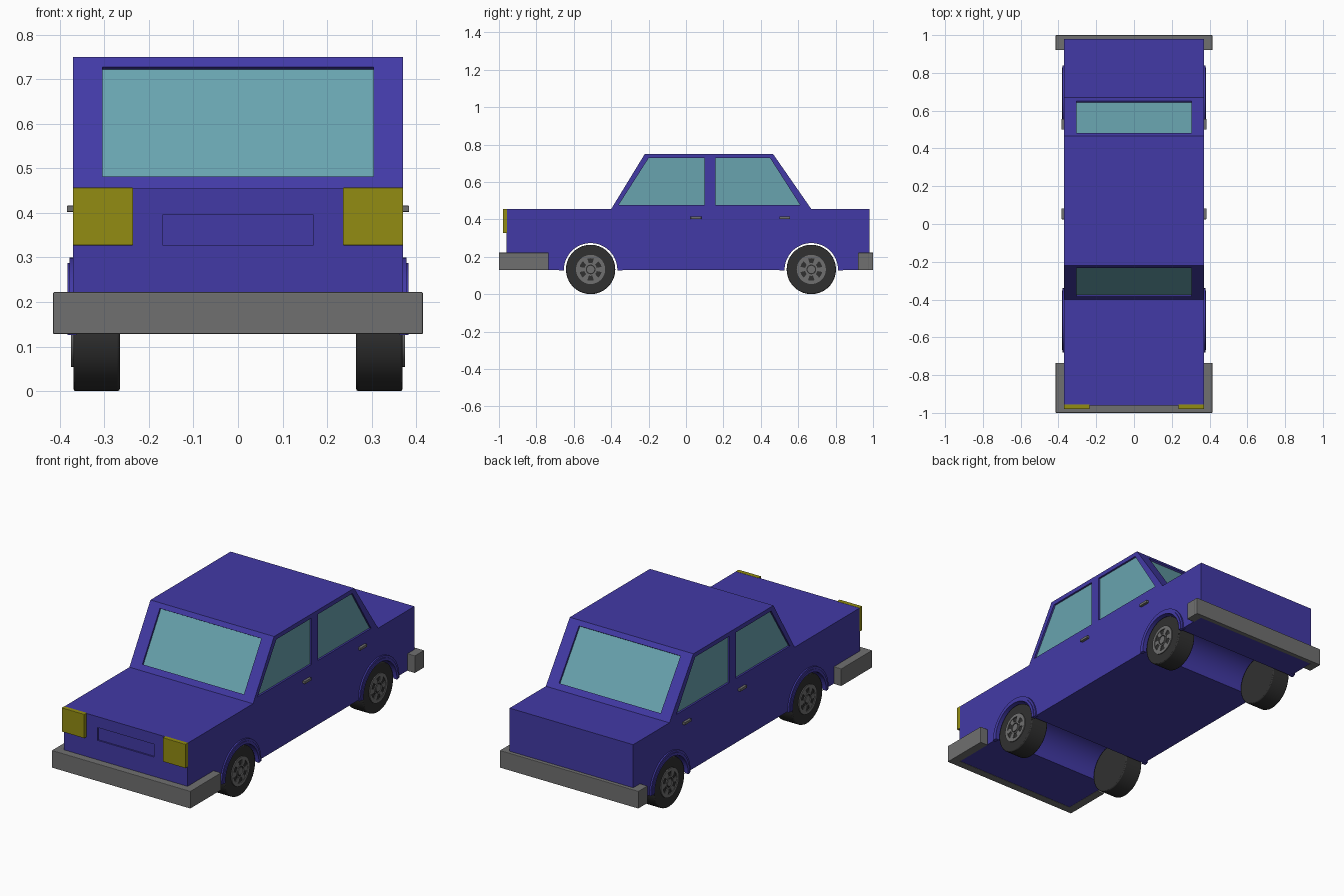
import bpy, bmesh, math
from mathutils import Vector

if "Cube" in bpy.data.objects:
    bpy.data.objects.remove(bpy.data.objects["Cube"])


def material(name, rgb):
    m = bpy.data.materials.new(name)
    m.diffuse_color = (*rgb, 1)
    m.use_nodes = True
    m.node_tree.nodes["Principled BSDF"].inputs["Base Color"].default_value = m.diffuse_color
    return m


BLUE = material("body blue", (0.055, 0.042, 0.38))
GLASS = material("window teal", (0.14, 0.37, 0.43))
GREY = material("trim grey", (0.16, 0.16, 0.16))
RUBBER = material("tyre black", (0.03, 0.03, 0.03))
YELLOW = material("lamp yellow", (0.29, 0.265, 0.006))


def prism(name, pts, x0, x1, mat, bevel=0.0):
    """Extrude a (y, z) outline from x0 to x1."""
    bm = bmesh.new()
    face = bm.faces.new([bm.verts.new((x0, y, z)) for y, z in pts])
    ext = bmesh.ops.extrude_face_region(bm, geom=[face])["geom"]
    bmesh.ops.translate(bm, vec=(x1 - x0, 0, 0),
                        verts=[v for v in ext if isinstance(v, bmesh.types.BMVert)])
    bmesh.ops.recalc_face_normals(bm, faces=bm.faces[:])
    me = bpy.data.meshes.new(name)
    bm.to_mesh(me)
    bm.free()
    me.materials.append(mat)
    ob = bpy.data.objects.new(name, me)
    bpy.context.collection.objects.link(ob)
    if bevel:
        mod = ob.modifiers.new("soft edge", 'BEVEL')
        mod.width, mod.segments, mod.limit_method = bevel, 2, 'ANGLE'
    return ob


def rect(y0, y1, z0, z1):
    return [(y0, z0), (y1, z0), (y1, z1), (y0, z1)]


def arc(cy, cz, r, a0, a1, n):
    return [(cy + r * math.cos(math.radians(a0 + (a1 - a0) * i / n)),
             cz + r * math.sin(math.radians(a0 + (a1 - a0) * i / n))) for i in range(n + 1)]


def smooth(ob):
    bpy.ops.object.select_all(action='DESELECT')
    ob.select_set(True)
    bpy.context.view_layer.objects.active = ob
    bpy.ops.object.shade_smooth_by_angle(angle=math.radians(30))


def slab(a, b, out, depth):
    """Outline of a slab along line a-b, from 'out' outside to 'depth' inside."""
    a, b = Vector(a), Vector(b)
    d = (b - a).normalized()
    n = Vector((-d.y, d.x))
    if n.y < 0:
        n = -n
    return [tuple(p) for p in (a + n * out, b + n * out, b - n * depth, a - n * depth)]


W, ZB, ZH, ZR = 0.37, 0.13, 0.455, 0.75       # half width, sill, hood, roof
AXLES = {"front": -0.51, "rear": 0.67}
WZ = 0.132                                    # wheel centre and radius

# Body shell: side profile with wheel tunnels
outline = [(-0.96, ZB)]
for cy in AXLES.values():
    outline += arc(cy, ZB, 0.145, 180, 0, 24)
outline += [(0.98, ZB), (0.98, ZH), (0.67, ZH), (0.465, ZR), (-0.22, ZR), (-0.40, ZH), (-0.96, ZH)]
body = prism("body", outline, -W, W, BLUE)

# Recesses for the windows and the front panel, with glass plates set inside
cutters = [prism("panel_cutter", rect(-1.0, -0.952, 0.327, 0.396), -0.168, 0.168, BLUE)]


def on_line(p, q, z):
    t = (z - p[1]) / (q[1] - p[1])
    return (p[0] + (q[0] - p[0]) * t, z)


for name, p, q in (("windscreen", (-0.40, ZH), (-0.22, ZR)), ("rear_window", (0.67, ZH), (0.465, ZR))):
    a, b = on_line(p, q, 0.482), on_line(p, q, 0.727)
    cutters.append(prism(name + "_cutter", slab(a, b, 0.02, 0.013), -0.304, 0.304, BLUE))
    prism(name, slab(a, b, -0.010, 0.017), -0.304, 0.304, GLASS)

side_windows = {
    "front_door_window": [(-0.36, 0.477), (0.10, 0.477), (0.10, 0.727), (-0.20, 0.727)],
    "rear_door_window": [(0.157, 0.477), (0.61, 0.477), (0.45, 0.727), (0.157, 0.727)],
}
for s, side in ((1, "right"), (-1, "left")):
    for name, pts in side_windows.items():
        cutters.append(prism(name + "_cutter", pts, s * 0.357, s * 0.40, BLUE))
        prism(f"{side}_{name}", pts, s * 0.354, s * 0.360, GLASS)

for c in cutters:
    c.hide_render = True
    mod = body.modifiers.new("cut", 'BOOLEAN')
    mod.operation, mod.solver, mod.object = 'DIFFERENCE', 'EXACT', c
    bpy.context.view_layer.objects.active = body
    bpy.ops.object.modifier_apply(modifier=mod.name)
    bpy.data.objects.remove(c)
smooth(body)

# Bumpers: cross bar with wrapped ends
for name, bar, wrap in (("front", (-1.0, -0.955), (-0.96, -0.735)), ("rear", (0.975, 1.0), (0.92, 0.98))):
    prism(name + "_bumper", rect(*bar, 0.128, 0.222), -0.415, 0.415, GREY, 0.003)
    for s, side in ((1, "right"), (-1, "left")):
        prism(f"{name}_bumper_{side}_end", rect(*wrap, 0.128, 0.222), s * 0.368, s * 0.415, GREY, 0.003)


def wheel(name, cy, s):
    """Tyre with a spoked rim on its outer face."""
    smooth(prism(name + "_tyre", arc(cy, WZ, WZ, 0, 350, 35), s * 0.265, s * 0.369, RUBBER, 0.005))
    # Rim rings
    for part, r0, r1, x in (("rim", 0.060, 0.078, 0.374), ("hub_ring", 0.026, 0.034, 0.374)):
        n = 32
        bm = bmesh.new()
        rows = [[bm.verts.new((s * xx, *p)) for p in arc(cy, WZ, r, 0, 360 - 360 / n, n - 1)]
                for r, xx in ((r1, 0.366), (r1, x), (r0, x), (r0, 0.366))]
        for ra, rb in zip(rows, rows[1:]):
            for i in range(n):
                bm.faces.new((ra[i], ra[(i + 1) % n], rb[(i + 1) % n], rb[i]))
        bmesh.ops.recalc_face_normals(bm, faces=bm.faces[:])
        me = bpy.data.meshes.new(part)
        bm.to_mesh(me)
        bm.free()
        me.materials.append(GREY)
        ob = bpy.data.objects.new(f"{name}_{part}", me)
        bpy.context.collection.objects.link(ob)
        smooth(ob)
    smooth(prism(name + "_hub", arc(cy, WZ, 0.020, 0, 345, 23), s * 0.366, s * 0.373, GREY))
    # Spokes
    for k in range(6):
        a = k * math.pi / 3
        d, n = Vector((math.cos(a), math.sin(a))), Vector((-math.sin(a), math.cos(a)))
        c = Vector((cy, WZ))
        pts = [c + d * 0.030 - n * 0.008, c + d * 0.064 - n * 0.015,
               c + d * 0.064 + n * 0.015, c + d * 0.030 + n * 0.008]
        prism(f"{name}_spoke_{k + 1}", [tuple(p) for p in pts], s * 0.366, s * 0.372, GREY)


for s, side in ((1, "right"), (-1, "left")):
    for axle, cy in AXLES.items():
        wheel(f"{axle}_{side}_wheel", cy, s)
        # Raised arch flare, stepped in two bands
        for part, r, x in (("flare", 0.170, 0.378), ("flare_lip", 0.158, 0.382)):
            ring = [(cy + r, 0.126)] + arc(cy, ZB, r, 0, 180, 24) + [(cy - r, 0.126), (cy - 0.143, 0.126)]
            ring += arc(cy, ZB, 0.143, 180, 0, 24) + [(cy + 0.143, 0.126)]
            smooth(prism(f"{axle}_{side}_{part}", ring, s * 0.362, s * x, BLUE))
    # Door handles
    for door, y in (("front", 0.025), ("rear", 0.50)):
        prism(f"{side}_{door}_door_handle", rect(y, y + 0.057, 0.402, 0.416), s * 0.365, s * 0.384, GREY, 0.002)
    # Headlamps
    prism(f"{side}_headlamp", rect(-0.979, -0.955, 0.327, 0.4565), s * 0.235, s * 0.3705, YELLOW, 0.002)
